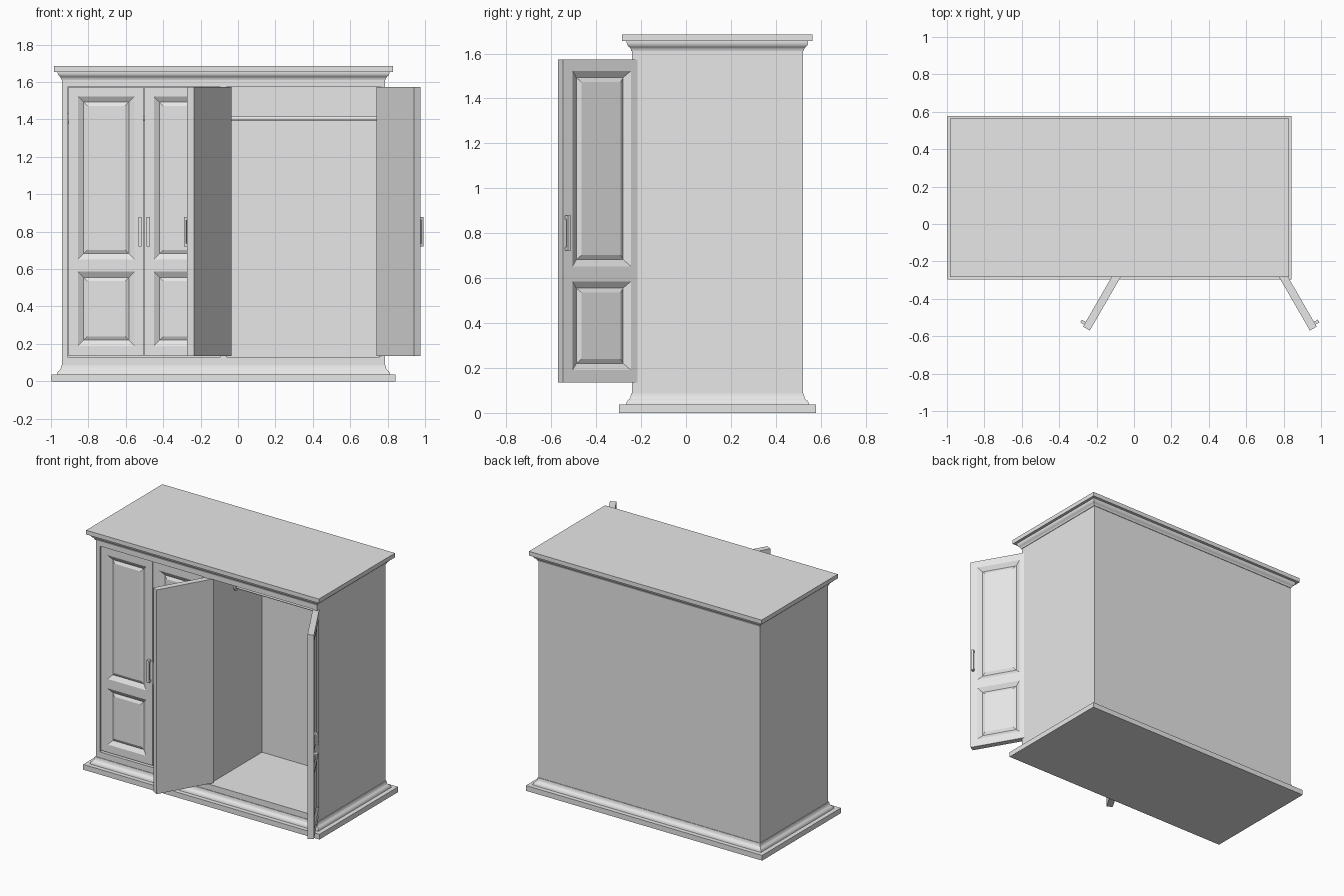
import bpy, bmesh, math
from mathutils import Matrix, Vector

if "Cube" in bpy.data.objects:
    bpy.data.objects.remove(bpy.data.objects["Cube"])

GREY = (0.8, 0.8, 0.8, 1)
paint = bpy.data.materials.new("light grey")
paint.use_nodes = True
paint.diffuse_color = GREY
paint.node_tree.nodes["Principled BSDF"].inputs["Base Color"].default_value = GREY

# Body extents
X0, X1, Y0, Y1 = -0.94, 0.785, -0.24, 0.52
DOOR_W, DOOR_T, HINGE_Y = 0.405, 0.042, -0.21


def finish(name, bm, matrix=Matrix()):
    bmesh.ops.recalc_face_normals(bm, faces=bm.faces)
    mesh = bpy.data.meshes.new(name)
    bm.to_mesh(mesh)
    bm.free()
    mesh.materials.append(paint)
    obj = bpy.data.objects.new(name, mesh)
    obj.matrix_world = matrix
    bpy.context.collection.objects.link(obj)
    return obj


def add_box(bm, lo, hi):
    lo, hi = Vector(lo), Vector(hi)
    place = Matrix.Translation((lo + hi) / 2) @ Matrix.Diagonal((*(hi - lo), 1))
    bmesh.ops.create_cube(bm, size=1, matrix=place)


def cut_box(lo, hi, xs, zs):
    """Box sliced along x and z."""
    bm = bmesh.new()
    add_box(bm, lo, hi)
    cuts = [((x, 0, 0), (1, 0, 0)) for x in xs] + [((0, 0, z), (0, 0, 1)) for z in zs]
    for co, no in cuts:
        bmesh.ops.bisect_plane(bm, geom=bm.verts[:] + bm.edges[:] + bm.faces[:],
                               plane_co=co, plane_no=no)
    bm.normal_update()
    return bm


def front_faces(bm, x_ranges, z_ranges):
    found = []
    for f in bm.faces:
        c = f.calc_center_median()
        if (f.normal.y < -0.9 and any(a < c.x < b for a, b in x_ranges)
                and any(a < c.z < b for a, b in z_ranges)):
            found.append(f)
    return found


def moulding(name, profile):
    """Stack of rectangular rings around the body: (overhang, height)."""
    bm = bmesh.new()
    rings = []
    for o, z in profile:
        corners = [(X0 - o, Y0 - o), (X1 + o, Y0 - o), (X1 + o, Y1 + o), (X0 - o, Y1 + o)]
        rings.append([bm.verts.new((x, y, z)) for x, y in corners])
    for a, b in zip(rings, rings[1:]):
        for i in range(4):
            j = (i + 1) % 4
            bm.faces.new((a[i], a[j], b[j], b[i]))
    bm.faces.new(rings[0][::-1])
    bm.faces.new(rings[-1])
    obj = finish(name, bm)
    for p in obj.data.polygons:
        p.use_smooth = 0.01 < abs(p.normal.z) < 0.99
    bpy.ops.object.select_all(action="DESELECT")
    obj.select_set(True)
    bpy.context.view_layer.objects.active = obj
    bpy.ops.object.shade_smooth_by_angle(angle=math.radians(35))


# Carcass with two deep compartments and a divider
bays = [(-0.908, -0.097), (-0.058, 0.754)]
floor, ceiling = 0.127, 1.576
bm = cut_box((X0, Y0, 0.03), (X1, Y1, 1.66),
             [x for bay in bays for x in bay], [floor, ceiling])
openings = front_faces(bm, bays, [(floor, ceiling)])
pushed = bmesh.ops.extrude_discrete_faces(bm, faces=openings)["faces"]
bmesh.ops.translate(bm, verts=list({v for f in pushed for v in f.verts}), vec=(0, 0.59, 0))
finish("carcass", bm)

# Plinth and cornice, each with an ogee
moulding("plinth", [(0.058, 0), (0.058, 0.037), (0.027, 0.037), (0.025, 0.047),
                    (0.021, 0.054), (0.013, 0.06), (0.008, 0.067), (0.006, 0.077),
                    (0.004, 0.086), (0, 0.086)])
moulding("cornice", [(0, 1.612), (0.004, 1.612), (0.006, 1.62), (0.011, 1.628),
                     (0.018, 1.633), (0.022, 1.64), (0.024, 1.648), (0.024, 1.655),
                     (0.044, 1.655), (0.044, 1.685)])

# Hanging rods with round end flanges
for side, (a, b) in zip(("right", "left"), bays):
    bm = bmesh.new()
    for start, end, radius in ((a, b, 0.011), (a, a + 0.01, 0.026), (b - 0.01, b, 0.026)):
        bmesh.ops.create_cone(
            bm, cap_ends=True, segments=24, radius1=radius, radius2=radius,
            depth=end - start,
            matrix=Matrix.Translation(((start + end) / 2, 0.06, 1.405))
            @ Matrix.Rotation(math.pi / 2, 4, "Y"))
    finish(side + "_hanging_rod", bm)


# Panelled door with a bar handle; direction points from hinge to free edge
def door(name, hinge_x, direction, angle):
    place = (Matrix.Translation((hinge_x, HINGE_Y, 0))
             @ Matrix.Rotation(math.radians(angle), 4, "Z"))
    gap, stile, half = 0.002, 0.052, DOOR_T / 2
    ends = sorted((direction * gap, direction * (DOOR_W - gap)))
    panel_x = sorted((direction * stile, direction * (DOOR_W - stile)))
    panel_z = [(0.19, 0.586), (0.652, 1.523)]
    bm = cut_box((ends[0], -half, 0.135), (ends[1], half, 1.573),
                 panel_x, [z for r in panel_z for z in r])
    panels = front_faces(bm, [panel_x], panel_z)
    # Sloping recess, then a raised centre field
    for width, depth in ((0.03, -0.018), (0.02, 0.01)):
        bmesh.ops.inset_individual(bm, faces=panels, thickness=width, depth=depth,
                                   use_even_offset=True)
    finish(name, bm, place)

    bm = bmesh.new()
    x0, x1 = sorted((direction * (DOOR_W - 0.031), direction * (DOOR_W - 0.014)))
    add_box(bm, (x0, -half - 0.024, 0.722), (x1, -half - 0.012, 0.878))
    for z in (0.722, 0.862):
        add_box(bm, (x0, -half - 0.014, z), (x1, -half + 0.002, z + 0.016))
    finish(name + "_handle", bm, place)


door("outer_right_door", -0.907, 1, 0)
door("inner_right_door", -0.097, -1, 0)
door("inner_left_door", -0.053, 1, -120)
door("outer_left_door", 0.757, -1, 120)
